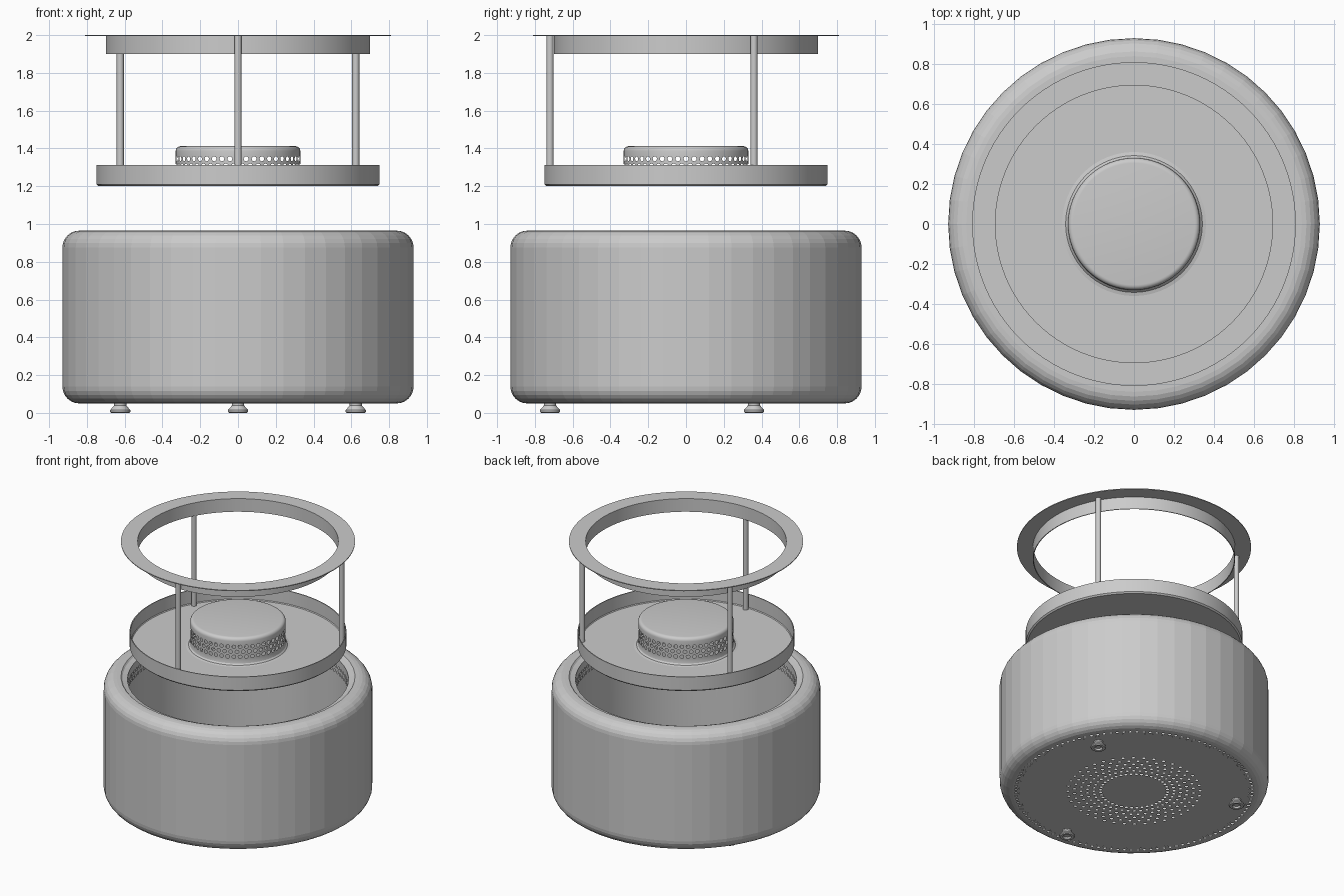
import bpy, bmesh
from math import sin, cos, pi, radians

if "Cube" in bpy.data.objects:
    bpy.data.objects.remove(bpy.data.objects["Cube"])

LEG_ANGLES = [radians(a) for a in (30, 150, 270)]
LEG_R = 0.72


def arc(cx, cz, r, a0, a1, n=6):
    return [(cx + r * cos(radians(a0 + (a1 - a0) * i / n)),
             cz + r * sin(radians(a0 + (a1 - a0) * i / n))) for i in range(n + 1)]


def lathe(bm, profile, segs):
    """Revolve (radius, z) points about the z axis."""
    rings = [[bm.verts.new((r * cos(2 * pi * i / segs), r * sin(2 * pi * i / segs), z))
              for i in range(segs)] for r, z in profile]
    for a, b in zip(rings, rings[1:]):
        for i in range(segs):
            j = (i + 1) % segs
            bm.faces.new((a[i], a[j], b[j], b[i]))


def perforate(bm, n, rows, v0, v1, hole, radius=None, z=None):
    """Band of staggered round holes: cylinder (radius given) or flat annulus (z given)."""
    dv = (v1 - v0) / rows / 2
    du = pi / n

    def point(t, v):
        r = radius if radius else v
        return (r * cos(t), r * sin(t), v if radius else z)

    square = [(1, 0), (1, 1), (0, 1), (-1, 1), (-1, 0), (-1, -1), (0, -1), (1, -1)]
    for k in range(rows):
        vc = v0 + dv * (2 * k + 1)
        for i in range(n):
            tc = du * (2 * i + k % 2)
            outer = [bm.verts.new(point(tc + a * du, vc + b * dv)) for a, b in square]
            inner = [bm.verts.new(point(tc + hole * cos(j * pi / 4) / (radius or vc),
                                        vc + hole * sin(j * pi / 4))) for j in range(8)]
            for j in range(8):
                m = (j + 1) % 8
                bm.faces.new((outer[j], outer[m], inner[m], inner[j]))


def finish(bm, name, smooth=True, loc=(0, 0, 0)):
    bmesh.ops.remove_doubles(bm, verts=bm.verts, dist=1e-5)
    bmesh.ops.recalc_face_normals(bm, faces=bm.faces)
    me = bpy.data.meshes.new(name)
    bm.to_mesh(me)
    bm.free()
    ob = bpy.data.objects.new(name, me)
    ob.location = loc
    bpy.context.collection.objects.link(ob)
    if smooth:
        bpy.ops.object.select_all(action='DESELECT')
        ob.select_set(True)
        bpy.context.view_layer.objects.active = ob
        bpy.ops.object.shade_smooth_by_angle(angle=radians(30))
    return ob


def turned(name, profile, segs=96, smooth=True, loc=(0, 0, 0)):
    bm = bmesh.new()
    lathe(bm, profile, segs)
    return finish(bm, name, smooth, loc)


# outer drum with rounded shoulders and rolled lip
turned("outer_drum",
       arc(0.84, 0.14, 0.09, -90, 0) + arc(0.84, 0.875, 0.09, 0, 90)
       + [(0.81, 0.965), (0.80, 0.955), (0.765, 0.945)], 48, smooth=False)

# inner wall with air holes near the top
bm = bmesh.new()
lathe(bm, [(0.765, 0.05), (0.765, 0.82)], 224)
perforate(bm, 112, 2, 0.82, 0.90, 0.011, radius=0.765)
lathe(bm, [(0.765, 0.90), (0.765, 0.945)], 224)
finish(bm, "inner_wall")

# bottom plate with a rim row of holes and a central field of holes
bm = bmesh.new()
lathe(bm, [(0, 0.05), (0.21, 0.05)], 80)
perforate(bm, 40, 6, 0.21, 0.48, 0.011, z=0.05)
lathe(bm, [(0.48, 0.05), (0.795, 0.05)], 80)
perforate(bm, 112, 1, 0.795, 0.84, 0.010, z=0.05)
finish(bm, "bottom_plate")

# tray: floor and upright rim
turned("tray", [(0.33, 1.206), (0.738, 1.206), (0.743, 1.212), (0.743, 1.312), (0.75, 1.312),
                (0.75, 1.21), (0.74, 1.20), (0.33, 1.20), (0.33, 1.206)])

# raised perforated cap in the middle of the tray
bm = bmesh.new()
lathe(bm, [(0.36, 1.206), (0.342, 1.21), (0.333, 1.22), (0.33, 1.235), (0.33, 1.25)], 96)
perforate(bm, 48, 3, 1.25, 1.364, 0.0135, radius=0.33)
lathe(bm, [(0.33, 1.364)] + arc(0.305, 1.387, 0.025, 0, 90, 5) + [(0, 1.412)], 96)
finish(bm, "burner_cap")

# top ring: short collar with a thin flat flange
turned("top_ring", [(0.694, 1.90), (0.70, 1.90), (0.70, 1.994), (0.81, 1.994),
                    (0.81, 2.0), (0.694, 2.0), (0.694, 1.90)])

# three posts carrying the ring and three feet below the drum
for i, a in enumerate(LEG_ANGLES):
    x, y = LEG_R * cos(a), LEG_R * sin(a)
    turned(f"post_{i + 1}", [(0, 1.206), (0.019, 1.206), (0.019, 1.996), (0, 1.996)],
           16, loc=(x, y, 0))
    turned(f"foot_{i + 1}", [(0, 0.012), (0.024, 0.012), (0.03, 0), (0.048, 0), (0.054, 0.006),
                             (0.054, 0.014), (0.032, 0.04), (0.032, 0.05), (0, 0.05)],
           24, loc=(x, y, 0))
